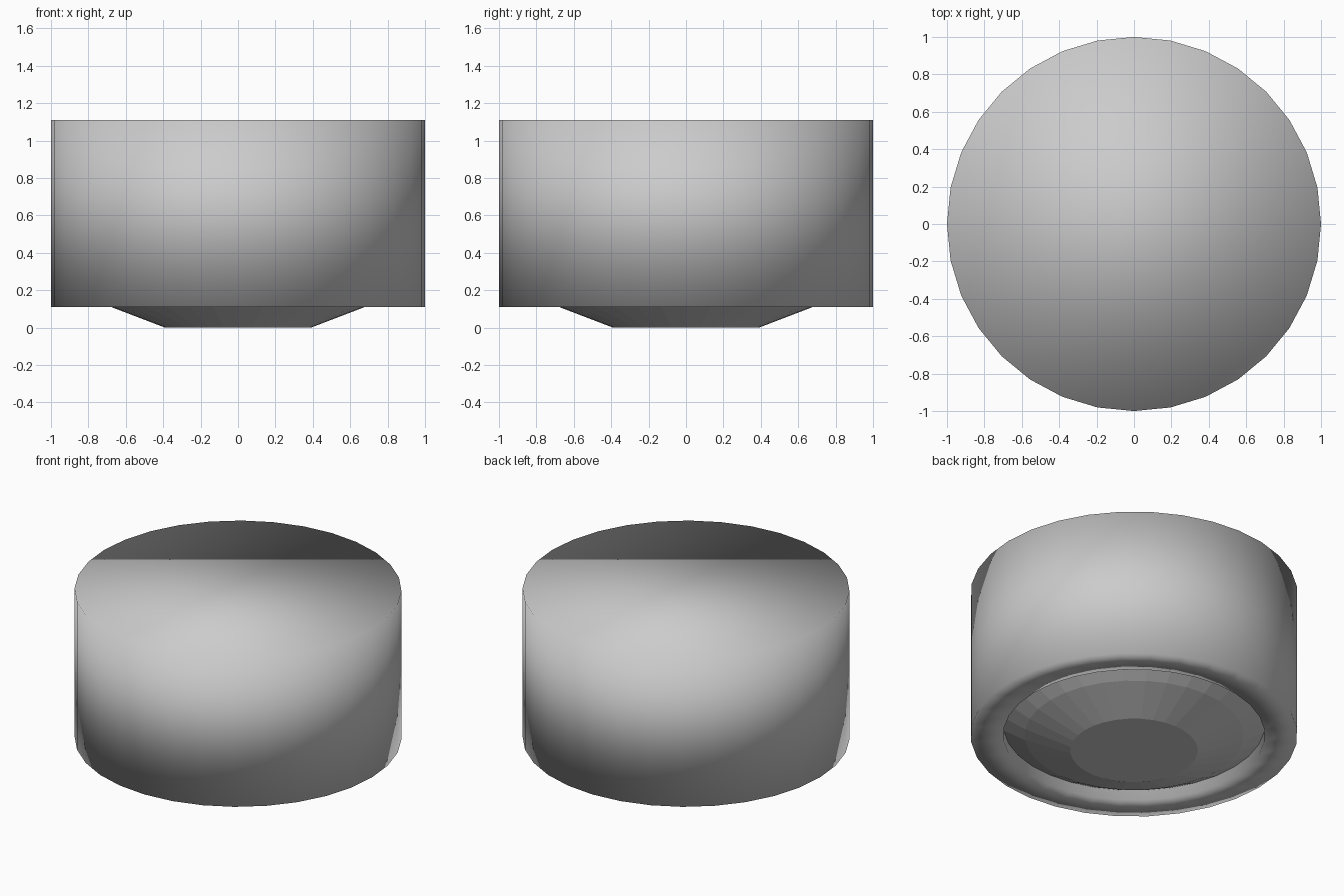
import bpy, bmesh
from math import cos, sin, pi

if "Cube" in bpy.data.objects:
    bpy.data.objects.remove(bpy.data.objects["Cube"])

SIDES = 32


def turned(name, profile, smooth):
    """Closed solid of revolution from (radius, z) points, capped by n-gons at both ends."""
    bm = bmesh.new()
    rings = [[bm.verts.new((r * cos(2 * pi * i / SIDES), r * sin(2 * pi * i / SIDES), z))
              for i in range(SIDES)] for r, z in profile]
    for a, b in zip(rings, rings[1:]):
        for i in range(SIDES):
            j = (i + 1) % SIDES
            bm.faces.new((a[i], a[j], b[j], b[i]))
    bm.faces.new(rings[0])
    bm.faces.new(rings[-1])
    bmesh.ops.recalc_face_normals(bm, faces=bm.faces)
    for f in bm.faces:
        f.smooth = smooth
    mesh = bpy.data.meshes.new(name)
    bm.to_mesh(mesh)
    bm.free()
    obj = bpy.data.objects.new(name, mesh)
    bpy.context.collection.objects.link(obj)
    return obj


# Smooth drum with a round recess in its underside
turned("drum_body", [(1, 1.11), (1, 0.11), (0.80, 0.11), (0.80, 0.24)], True)

# Faceted shallow lens seated in the recess
turned("lower_lens", [(0.39, 0), (0.67, 0.107), (0.80, 0.18)], False)
